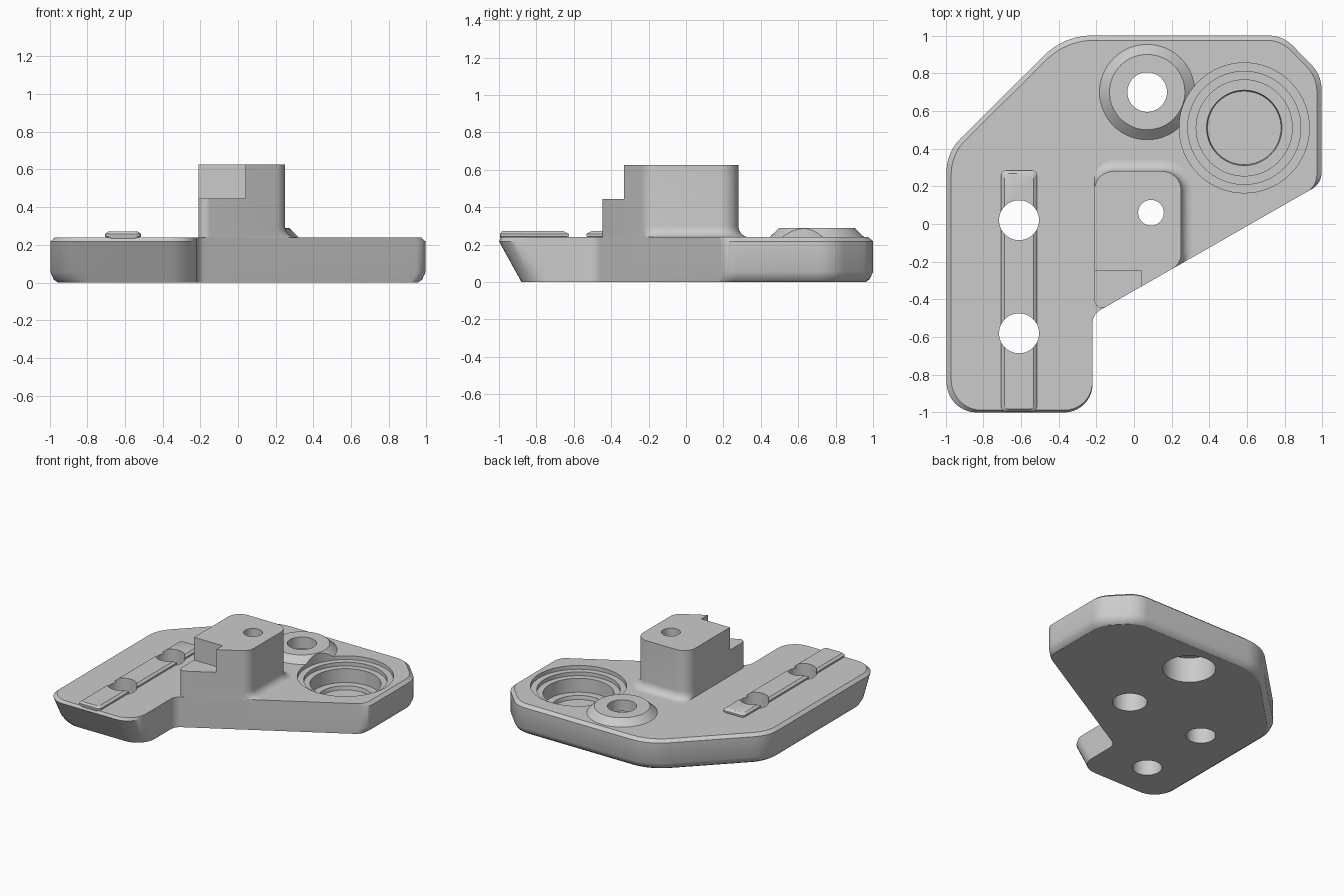
import bpy, bmesh, math
from mathutils import Vector

cube = bpy.data.objects.get("Cube")
if cube:
    bpy.data.objects.remove(cube, do_unlink=True)

grey = bpy.data.materials.new("plain grey")
grey.use_nodes = True
colour = (0.6, 0.6, 0.6, 1)
grey.diffuse_color = colour
grey.node_tree.nodes["Principled BSDF"].inputs["Base Color"].default_value = colour

TOP = 0.24            # upper surface of the plate
SEGMENTS = 10


def outline(corners, radii, insets):
    """Move each edge inwards by its inset, then round every corner."""
    n = len(corners)
    pts = [Vector(c) for c in corners]
    lines = []
    for i in range(n):
        d = (pts[(i + 1) % n] - pts[i]).normalized()
        lines.append((pts[i] + Vector((-d.y, d.x)) * insets[i], d))
    moved = []
    for i in range(n):
        (p, d), (q, e) = lines[i - 1], lines[i]
        moved.append(p + d * ((q - p).cross(e) / d.cross(e)))
    result = []
    for i, p in enumerate(moved):
        r = radii[i]
        a = (moved[i - 1] - p).normalized()
        b = (moved[(i + 1) % n] - p).normalized()
        half = a.angle(b) / 2
        t = r / math.tan(half)
        c = p + (a + b).normalized() * r / math.sin(half)
        start, end = (p + a * t - c).normalized(), (p + b * t - c).normalized()
        result += [c + start.slerp(end, k / SEGMENTS) * r for k in range(SEGMENTS + 1)]
    return result


def loft(name, rings):
    """Solid skinned through (z, outline) rings."""
    bm = bmesh.new()
    loops = [[bm.verts.new((p.x, p.y, z)) for p in ring] for z, ring in rings]
    n = len(loops[0])
    for low, high in zip(loops, loops[1:]):
        for i in range(n):
            j = (i + 1) % n
            bm.faces.new((low[i], low[j], high[j], high[i]))
    bm.faces.new(loops[0][::-1])
    bm.faces.new(loops[-1])
    bmesh.ops.recalc_face_normals(bm, faces=bm.faces)
    mesh = bpy.data.meshes.new(name)
    bm.to_mesh(mesh)
    bm.free()
    mesh.materials.append(grey)
    obj = bpy.data.objects.new(name, mesh)
    bpy.context.collection.objects.link(obj)
    return obj


def turned(name, x, y, profile, sides=64):
    """Round solid from (radius, z) points."""
    angles = [math.tau * k / sides for k in range(sides)]
    return loft(name, [(z, [Vector((x + r * math.cos(a), y + r * math.sin(a)))
                            for a in angles]) for r, z in profile])


def finish(obj, cutters):
    bpy.ops.object.select_all(action='DESELECT')
    bpy.context.view_layer.objects.active = obj
    obj.select_set(True)
    for cutter in cutters:
        mod = obj.modifiers.new("cut", 'BOOLEAN')
        mod.operation = 'DIFFERENCE'
        mod.solver = 'EXACT'
        mod.object = cutter
        bpy.ops.object.modifier_apply(modifier=mod.name)
    bpy.ops.object.shade_smooth_by_angle(angle=math.radians(32))


def slope_y(x):
    return -0.48 + 0.572 * (x + 0.22)


# Base plate: slanted front, rounded lower edge, chamfered upper edge
W = 0.995
plate_corners = [(-W, -1), (-0.22, -1), (-0.22, slope_y(-0.22)), (W, slope_y(W)),
                 (W, 0.79), (0.79, 1), (-0.37, 1), (-W, 0.38)]
plate_radii = [0.16, 0.15, 0.08, 0.1, 0.18, 0.18, 0.36, 0.25]
plate_rings = []
for z, edge, front in [(0, 0.04, 0.12), (0.015, 0.018, 0.112), (0.055, 0, 0.09),
                       (0.218, 0, 0), (TOP, 0.025, 0.012)]:
    plate_rings.append((z, outline(plate_corners, plate_radii,
                                   [front, 0, 0] + [edge] * 5)))
plate = loft("base_plate", plate_rings)

# Upright post with a fillet at its back and right foot
post_corners = [(-0.21, slope_y(-0.21)), (0.25, slope_y(0.25)), (0.25, 0.28), (-0.21, 0.28)]
F = 0.06
post_rings = []
for k in range(9):
    a = math.pi / 2 * k / 8
    out = F * (1 - math.sin(a))
    post_rings.append((TOP + F * (1 - math.cos(a)),
                       outline(post_corners, [0.04, 0.09, 0.1 + out, 0.1],
                               [0, -out, -out, 0])))
post_rings.append((0.625, post_rings[-1][1]))
post = loft("post", post_rings)

# Long guide rail
rail_corners = [(-0.705, -0.995), (-0.515, -0.995), (-0.515, 0.285), (-0.705, 0.285)]
rail = loft("guide_rail", [(z, outline(rail_corners, [0.025] * 4, [front, e, e, e]))
                           for z, e, front in [(0.215, 0.04, 0.01), (0.245, 0, 0),
                                               (0.258, 0, 0), (0.272, 0.018, 0.012)]])

# Raised conical boss
BOSS = (0.07, 0.7)
boss = turned("boss", *BOSS, [(0.253, TOP), (0.2, 0.29)])

# Cutters
boss_bore = turned("boss_bore_cutter", *BOSS, [(0.19, -0.1), (0.19, 0.2), (0.105, 0.2), (0.105, 0.5)])
post_bore = turned("post_bore_cutter", 0.09, 0.06, [(0.125, -0.1), (0.125, 0.45), (0.068, 0.45), (0.068, 0.8)])
rail_bores = [turned("rail_bore_cutter", -0.61, y, [(0.106, -0.1), (0.106, 0.5)])
              for y in (0.02, -0.58)]
recess = turned("recess_cutter", 0.585, 0.51,
                [(0.195, 0.04), (0.2, 0.07), (0.255, 0.07), (0.255, 0.18), (0.3, 0.18),
                 (0.3, 0.21), (0.345, 0.21), (0.345, 0.5)])
square = [Vector(p) for p in [(-0.4, -0.7), (0.04, -0.7), (0.04, -0.25), (-0.4, -0.25)]]
notch = loft("notch_cutter", [(0.445, square), (0.8, square)])
cutters = [boss_bore, post_bore, recess, notch] + rail_bores

finish(plate, [boss_bore, post_bore, recess] + rail_bores)
finish(post, [post_bore, notch])
finish(rail, rail_bores)
finish(boss, [boss_bore, recess])
for cutter in cutters:
    bpy.data.objects.remove(cutter, do_unlink=True)
